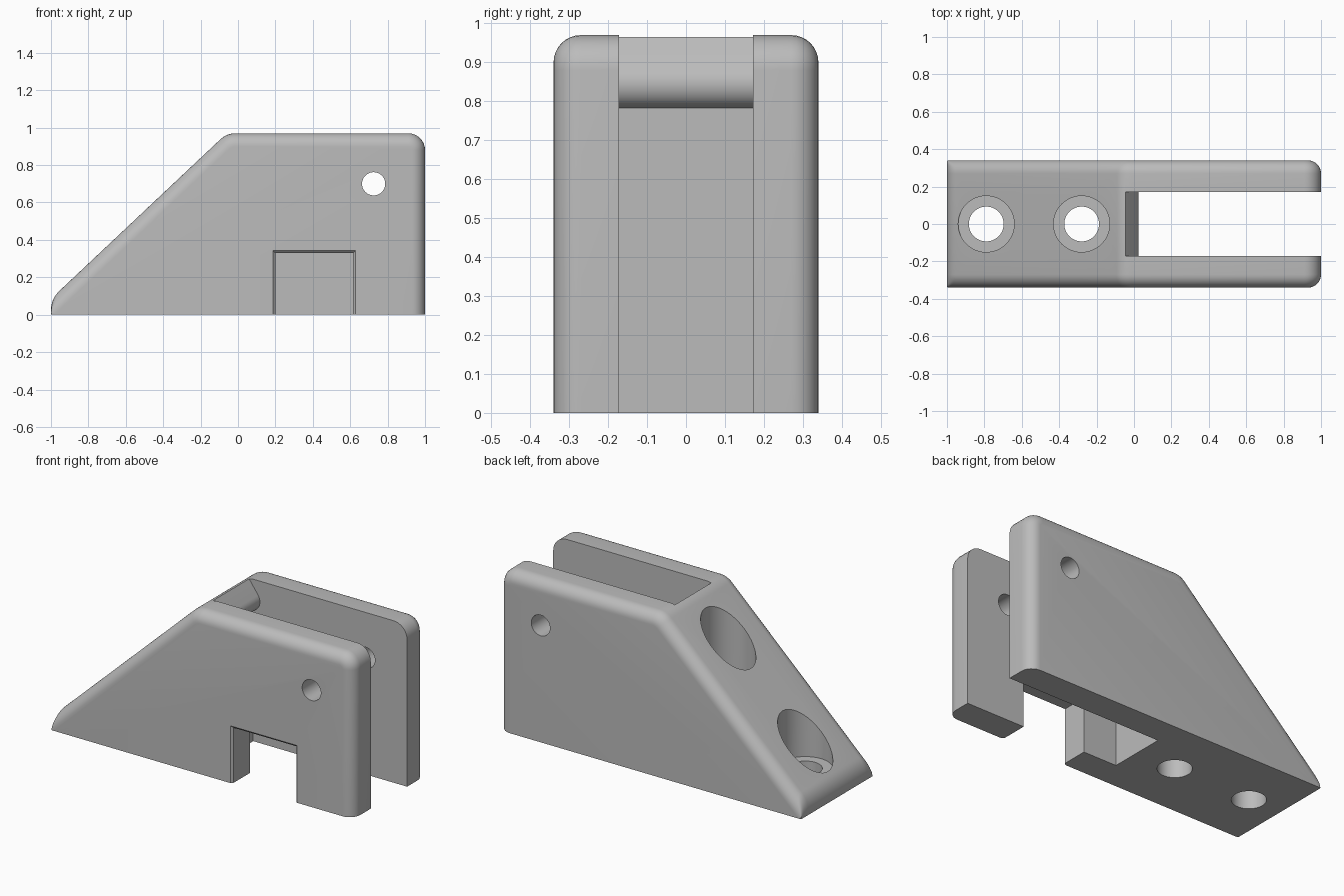
import bpy, bmesh, math
from mathutils import Vector

if "Cube" in bpy.data.objects:
    bpy.data.objects.remove(bpy.data.objects["Cube"])

HALF_W, TOP, FILLET = 0.34, 0.97, 0.07
TIP_H, SLOPE = 0.085, 0.9415          # height of the slope at x = -1, and its gradient
COS = 1 / math.sqrt(1 + SLOPE ** 2)

grey = bpy.data.materials.new("plain grey")
grey.diffuse_color = (0.5, 0.5, 0.5, 1)
grey.use_nodes = True
grey.node_tree.nodes["Principled BSDF"].inputs["Base Color"].default_value = grey.diffuse_color


def make_object(name, bm):
    bmesh.ops.recalc_face_normals(bm, faces=bm.faces)
    mesh = bpy.data.meshes.new(name)
    bm.to_mesh(mesh)
    bm.free()
    obj = bpy.data.objects.new(name, mesh)
    bpy.context.collection.objects.link(obj)
    return obj


def loft(name, rings):
    """Skin a list of equal-length 3D rings and cap both ends."""
    bm = bmesh.new()
    loops = [[bm.verts.new(p) for p in ring] for ring in rings]
    n = len(loops[0])
    for a, b in zip(loops, loops[1:]):
        for i in range(n):
            j = (i + 1) % n
            bm.faces.new((a[i], a[j], b[j], b[i]))
    bm.faces.new(loops[0])
    bm.faces.new(loops[-1][::-1])
    return make_object(name, bm)


def round_corner(prev, corner, nxt, radius, limit=9.0, steps=8):
    """Tangent arc replacing one corner of a profile."""
    c = Vector(corner)
    u, v = (Vector(prev) - c).normalized(), (Vector(nxt) - c).normalized()
    half = u.angle(v) / 2
    t = min(radius / math.tan(half), limit)
    r = t * math.tan(half)
    centre = c + (u + v).normalized() * (r / math.sin(half))
    a, b = c + u * t - centre, c + v * t - centre
    ang = a.angle(b)
    return [centre + (a * math.sin((1 - k / steps) * ang) + b * math.sin(k / steps * ang))
            / math.sin(ang) for k in range(steps + 1)]


def side_profile(d):
    """Wedge outline in x/z, moved in by d along the top, slope and tall end."""
    h = TIP_H - d / COS
    tip_z = max(h, 0.01)
    tip = (-1 + (tip_z - h) / SLOPE, tip_z)
    crest = (-1 + (TOP - d - h) / SLOPE, TOP - d)
    end = (1 - d, TOP - d)
    foot_l, foot_r = (tip[0], 0), (1 - d, 0)
    return ([Vector(foot_l), Vector(foot_r)]
            + round_corner(foot_r, end, crest, 0.09 - d)
            + round_corner(end, crest, tip, 0.12 - d)
            + round_corner(crest, tip, foot_l, 0.14, tip_z * 0.8))


# Wedge body with filleted side edges
layers = []
for k in range(9):
    a = math.pi / 2 * k / 8
    layers.append((-HALF_W + FILLET * (1 - math.sin(a)), FILLET * (1 - math.cos(a))))
layers = layers[::-1]
layers += [(-y, d) for y, d in reversed(layers)]
body = loft("wedge_bracket", [[(p.x, y, p.y) for p in side_profile(d)] for y, d in layers])

cutters = []

# Open slot with the rounded lip at its closed end
slot = [(-0.02, -0.1), (1.2, -0.1), (1.2, 1.1), (-0.05, 1.1), (-0.05, 0.97)]
for k in range(13):
    a = math.radians(35 - 107 * k / 12)
    slot.append((-0.04 + 0.065 * math.cos(a), 0.845 + 0.065 * math.sin(a)))
cutters.append(loft("slot_cutter", [[(x, y, z) for x, z in slot] for y in (-0.172, 0.172)]))


# Notch through the front cheek only, with a small flared mouth
def notch_ring(y, grow):
    x0, x1, z1 = 0.2 - grow, 0.615 + grow, 0.33 + grow
    return [(x0, y, -0.1), (x1, y, -0.1), (x1, y, z1), (x0, y, z1)]


cutters.append(loft("notch_cutter", [notch_ring(-0.36, 0.033), notch_ring(-0.327, 0.0),
                                     notch_ring(-0.05, 0.0)]))


# Round holes: pin hole across, two counterbored screw holes down
def cylinder(name, x, radius, lo, hi, axis, other=0.0):
    rings = []
    for h in (lo, hi):
        ring = []
        for k in range(48):
            c = radius * math.cos(math.tau * k / 48)
            s = radius * math.sin(math.tau * k / 48)
            ring.append((x + c, h, other + s) if axis == 'Y' else (x + c, other + s, h))
        rings.append(ring)
    cutters.append(loft(name, rings))


cylinder("pin_hole_cutter", 0.725, 0.062, -0.5, 0.5, 'Y', 0.7)
for x in (-0.79, -0.28):
    cylinder("screw_hole_cutter", x, 0.093, -0.1, 1.2, 'Z')
    cylinder("counterbore_cutter", x, 0.15, 0.12, 1.2, 'Z')

# Cut everything, keep the finished mesh
for c in cutters:
    c.hide_render = True
    mod = body.modifiers.new(c.name, 'BOOLEAN')
    mod.operation, mod.solver, mod.object = 'DIFFERENCE', 'EXACT', c
bpy.context.view_layer.update()
final = bpy.data.meshes.new_from_object(body.evaluated_get(bpy.context.evaluated_depsgraph_get()))
body.modifiers.clear()
body.data = final
for c in cutters:
    bpy.data.objects.remove(c)

body.data.materials.clear()
body.data.materials.append(grey)
for o in bpy.context.selected_objects:
    o.select_set(False)
body.select_set(True)
bpy.context.view_layer.objects.active = body
bpy.ops.object.shade_smooth_by_angle(angle=math.radians(30))
